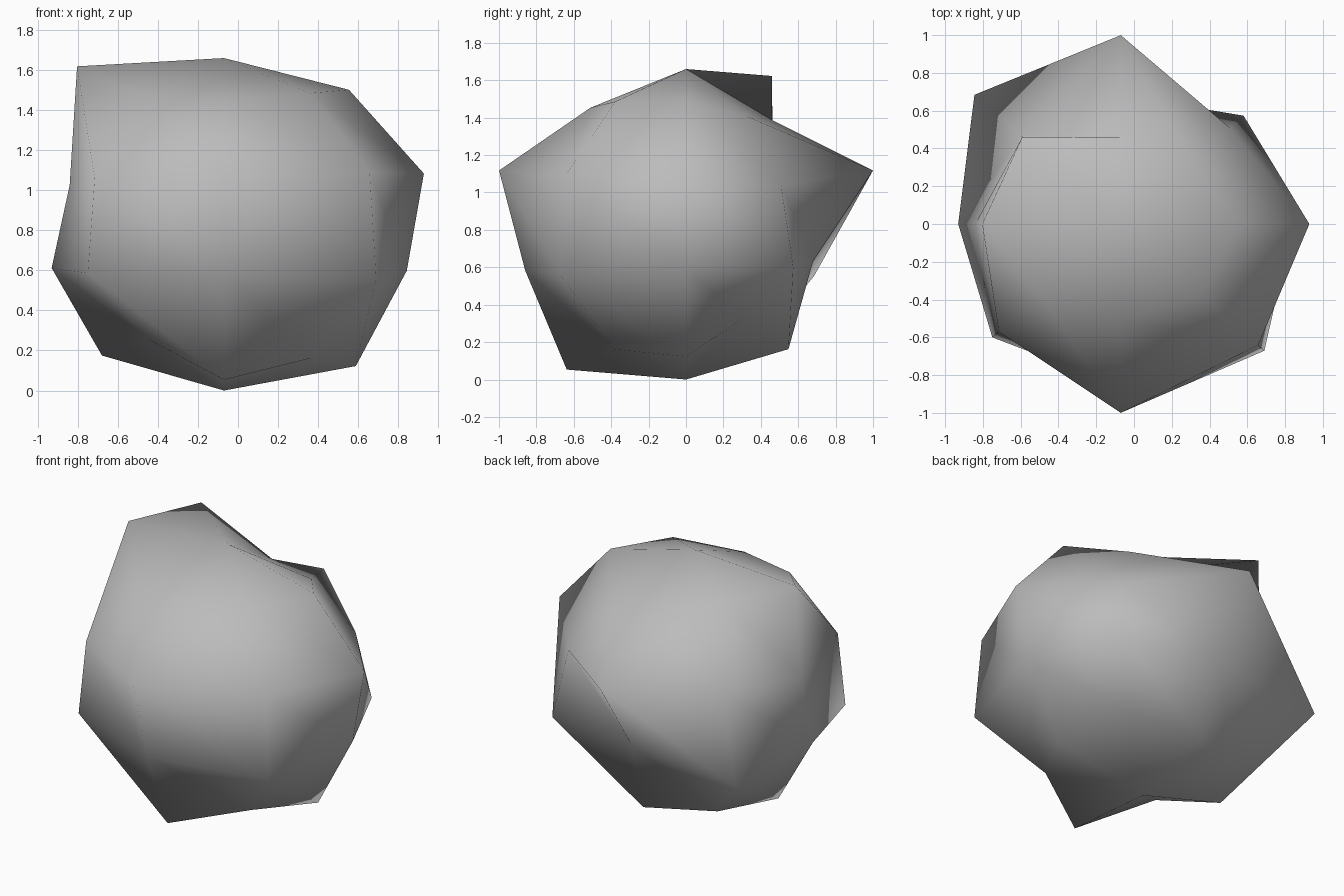
import bpy
import bmesh
from math import cos, sin, pi
from mathutils import Vector

default_cube = bpy.data.objects.get("Cube")
if default_cube:
    bpy.data.objects.remove(default_cube, do_unlink=True)

# Stone colour
stone = bpy.data.materials.new("grey_stone")
stone.use_nodes = True
stone_colour = (0.5, 0.5, 0.5, 1.0)
stone.diffuse_color = stone_colour
stone.node_tree.nodes["Principled BSDF"].inputs["Base Color"].default_value = stone_colour

# Lumpy ellipsoid: a swelling factor for each point, ring by ring from the top,
# counter-clockwise from +x
centre = Vector((-0.07, 0, 0.83))
stretch = Vector((1.28, 1.13, 1.0))
pole_swell = 0.83
swell = [
    [.83, .71, .69, .98, .975, .805, .77, .81],
    [.82, .67, .93, .61, .633, .75, .93, .845],
    [.75, .755, .633, .90, .707, .79, .80, .883],
    [.875, .63, .825, .80, .81, .71, .96, .825],
]
ring_count = len(swell)
segments = len(swell[0])
bm = bmesh.new()
normals = []


def add_point(polar, azimuth, factor):
    """Add a swollen point and note the even ellipsoid's normal there."""
    direction = Vector((sin(polar) * cos(azimuth), sin(polar) * sin(azimuth), cos(polar)))
    normals.append(Vector(d / s for d, s in zip(direction, stretch)).normalized())
    return bm.verts.new(centre + direction * stretch * factor)


top = add_point(0, 0, pole_swell)
bottom = add_point(pi, 0, pole_swell)
rings = []
for i, factors in enumerate(swell):
    polar = pi * (i + 1) / (ring_count + 1)
    rings.append([add_point(polar, 2 * pi * j / segments, f)
                  for j, f in enumerate(factors)])

# Caps and triangulated bands between the rings
for j in range(segments):
    k = (j + 1) % segments
    bm.faces.new((top, rings[0][j], rings[0][k]))
    bm.faces.new((bottom, rings[-1][k], rings[-1][j]))
    for upper, lower in zip(rings, rings[1:]):
        bm.faces.new((upper[j], lower[j], lower[k]))
        bm.faces.new((upper[j], lower[k], upper[k]))
for face in bm.faces:
    face.smooth = True

mesh = bpy.data.meshes.new("rock")
bm.to_mesh(mesh)
bm.free()
mesh.materials.append(stone)

# Round, even shading over the lumps
mesh.normals_split_custom_set_from_vertices(normals)
rock = bpy.data.objects.new("rock", mesh)
bpy.context.collection.objects.link(rock)
